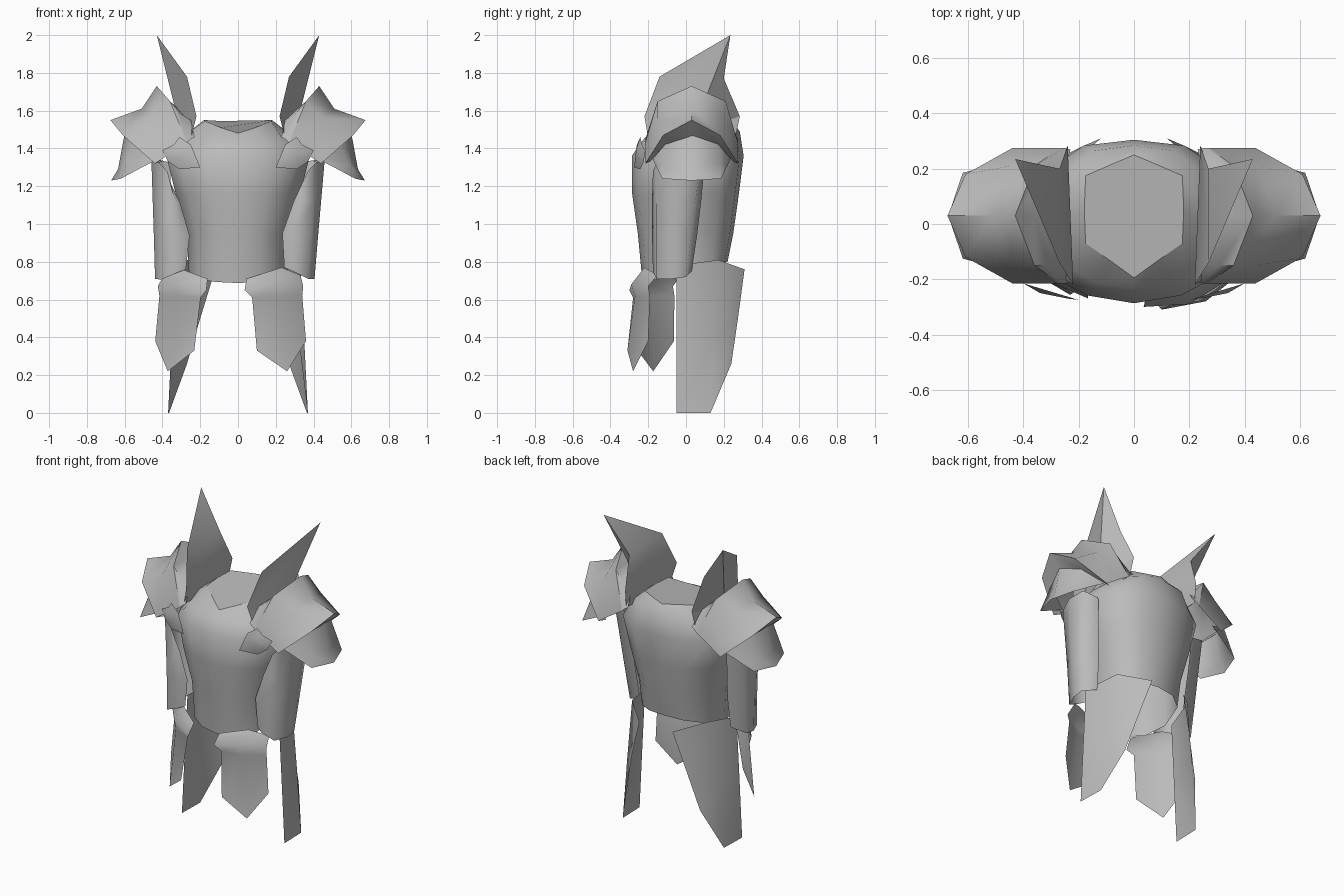
import bpy
import math
from mathutils import Matrix, Vector

if "Cube" in bpy.data.objects:
    bpy.data.objects.remove(bpy.data.objects["Cube"])

steel = bpy.data.materials.new("grey steel")
steel.use_nodes = True
GREY = (0.5, 0.5, 0.5, 1)
steel.diffuse_color = GREY
steel.node_tree.nodes["Principled BSDF"].inputs["Base Color"].default_value = GREY

MIRROR = Matrix.Scale(-1, 4, Vector((1, 0, 0)))
SIDES = (("left", Matrix()), ("right", MIRROR))


def build(name, points, faces, matrix=Matrix(), angle=40):
    """Mesh part, transformed, with faces flipped when the matrix mirrors."""
    flip = matrix.determinant() < 0
    mesh = bpy.data.meshes.new(name)
    mesh.from_pydata([matrix @ Vector(p) for p in points], [],
                     [f[::-1] if flip else f for f in faces])
    mesh.materials.append(steel)
    obj = bpy.data.objects.new(name, mesh)
    bpy.context.collection.objects.link(obj)
    bpy.ops.object.select_all(action="DESELECT")
    obj.select_set(True)
    bpy.context.view_layer.objects.active = obj
    bpy.ops.object.shade_smooth_by_angle(angle=math.radians(angle))


def loft(name, rows, matrix=Matrix(), closed=False, cap=False, angle=40):
    """Skin a list of equal rows of points, listed from low to high."""
    n = len(rows[0])
    faces = []
    for r in range(len(rows) - 1):
        for i in range(n if closed else n - 1):
            j = (i + 1) % n
            faces.append((r * n + i, r * n + j, (r + 1) * n + j, (r + 1) * n + i))
    if cap:
        faces.append(tuple(range((len(rows) - 1) * n, len(rows) * n)))
    build(name, [p for row in rows for p in row], faces, matrix, angle)


def ring(half):
    """Complete a front-to-back half outline with its mirror image."""
    return half + [(-x, y, z) for x, y, z in half[-2:0:-1]]


# Breastplate: width, front and back depth at each height, hem rising to the back
def torso_row(z, w, front, back, tilt=0):
    unit = ((0, -1), (.45, -.9), (.8, -.65), (1, -.1), (.85, .62), (.48, .93), (0, 1))
    half = [(u * w, v * (front if v < 0 else back)) for u, v in unit]
    return ring([(x, y, z + tilt * y) for x, y in half])


collar = ring([(0, -.195, 1.48), (.09, -.13, 1.51), (.175, -.07, 1.545),
               (.18, .05, 1.55), (.175, .175, 1.55), (.09, .212, 1.545),
               (0, .25, 1.54)])
loft("breastplate", [
    torso_row(.745, .26, .23, .22, .25),
    torso_row(.95, .27, .255, .25),
    torso_row(1.16, .33, .285, .28),
    torso_row(1.36, .38, .287, .305),
    torso_row(1.46, .3, .235, .285, .1),
    collar], closed=True, angle=80)
build("neck_cap", collar, [tuple(range(len(collar)))])


# Shoulder guards: flared arches, each given by end, quarter and crown
def arch(w, q, end, quarter, crown):
    xz = (end, quarter, crown, quarter, end)
    return [(x, .03 + y, z) for (x, z), y in zip(xz, (-w, -q, 0, q, w))]


peak = arch(.245, .18, (.27, 1.43), (.36, 1.65), (.43, 1.73))
brim = arch(.245, .15, (.44, 1.32), (.61, 1.47), (.675, 1.55))
GUARDS = {
    "upper_shoulder_guard": [
        arch(.24, .17, (.23, 1.46), (.25, 1.55), (.28, 1.57)),
        arch(.245, .18, (.25, 1.45), (.31, 1.59), (.36, 1.65)),
        peak],
    "middle_shoulder_guard": [
        peak,
        arch(.245, .18, (.35, 1.38), (.45, 1.56), (.51, 1.61)),
        brim,
        arch(.22, .14, (.4, 1.33), (.55, 1.42), (.595, 1.46))],
    "lower_shoulder_guard": [
        arch(.21, .14, (.4, 1.36), (.55, 1.43), (.6, 1.48)),
        arch(.2, .15, (.45, 1.33), (.59, 1.32), (.635, 1.29)),
        arch(.19, .155, (.49, 1.31), (.62, 1.24), (.672, 1.23))],
}

# Neck wings: flat inside, folded outside, sweeping up to a point behind the head
WING = [(.43, .235, 2), (.27, -.14, 1.78), (.22, -.22, 1.57), (.25, -.2, 1.45),
        (.3, .03, 1.48), (.25, .26, 1.45), (.24, .285, 1.57), (.27, .2, 1.77)]
WING_FACES = [(0, 1, 2, 4), (2, 3, 4), (4, 5, 6), (0, 4, 6, 7),
              (0, 7, 1), (1, 7, 6, 2), (2, 6, 5, 3)]

# Clasps: raised leaves on the front of each shoulder
LEAF = [(.2, 1.3), (.25, 1.42), (.31, 1.46), (.34, 1.42),
        (.4, 1.39), (.37, 1.33), (.31, 1.29)]


def clasp(name, matrix):
    rim = [(x, -.275 + .3 * abs(x - .2), z) for x, z in LEAF]
    inner = [(.28 + .5 * (x - .28), -.27 + .1 * (x - .2), 1.36 + .5 * (z - 1.36))
             for x, z in LEAF]
    loft(name, [rim[::-1], inner[::-1]], matrix, closed=True, cap=True, angle=85)


# Arm plates: open half tubes, narrower toward the elbow
ARM = [
    [(.245, -.15, .77), (.29, -.175, .75), (.37, -.155, .71), (.405, -.07, .71),
     (.405, 0, .72), (.31, .03, .75)],
    [(.235, -.155, .95), (.29, -.18, .95), (.385, -.155, .95), (.425, -.07, .95),
     (.425, .03, .95), (.32, .06, .95)],
    [(.295, -.16, 1.12), (.32, -.18, 1.12), (.4, -.155, 1.12), (.44, -.06, 1.12),
     (.44, .05, 1.12), (.34, .08, 1.12)],
    [(.355, -.16, 1.23), (.37, -.175, 1.28), (.42, -.155, 1.33), (.46, -.05, 1.35),
     (.46, .08, 1.35), (.36, .1, 1.33)],
]

# Hip plates: long curved sheets hanging beside and behind
HIP = [
    [(.37, -.05, 0), (.365, .13, 0), (.27, .24, .26)],
    [(.35, -.05, .4), (.32, .15, .4), (.2, .275, .5)],
    [(.33, -.05, .78), (.27, .17, .81), (.12, .31, .76)],
]

# Front tassets: pointed plates below a rolled top band
TASSET = [
    [(.1, -.31, .33), (.26, -.28, .22), (.36, -.2, .38)],
    [(.075, -.28, .61), (.21, -.27, .62), (.34, -.19, .62)],
    [(.035, -.3, .65), (.2, -.29, .68), (.345, -.2, .67)],
    [(.045, -.255, .71), (.23, -.22, .77), (.33, -.15, .73)],
]

for side, matrix in SIDES:
    for part, rows in GUARDS.items():
        loft(f"{side}_{part}", rows, matrix, angle=55)
    build(f"{side}_neck_wing", WING, WING_FACES, matrix, angle=30)
    clasp(f"{side}_clasp", matrix)
    loft(f"{side}_hip_plate", HIP, matrix, angle=50)

# The right arm and tasset sit turned further outward than the left ones
shoulder = Matrix.Translation((-.45, 0, 1.33))
swing = shoulder @ Matrix.Rotation(.055, 4, "Y") @ shoulder.inverted() @ MIRROR
turn = Matrix.Rotation(math.radians(-20), 4, "Z") @ Matrix.Translation((-.03, -.01, 0)) @ MIRROR
for side, arm_place, tasset_place in (("left", Matrix(), Matrix()),
                                      ("right", swing, turn)):
    loft(f"{side}_arm_plate", ARM, arm_place, angle=85)
    loft(f"{side}_front_tasset", TASSET, tasset_place, angle=65)
